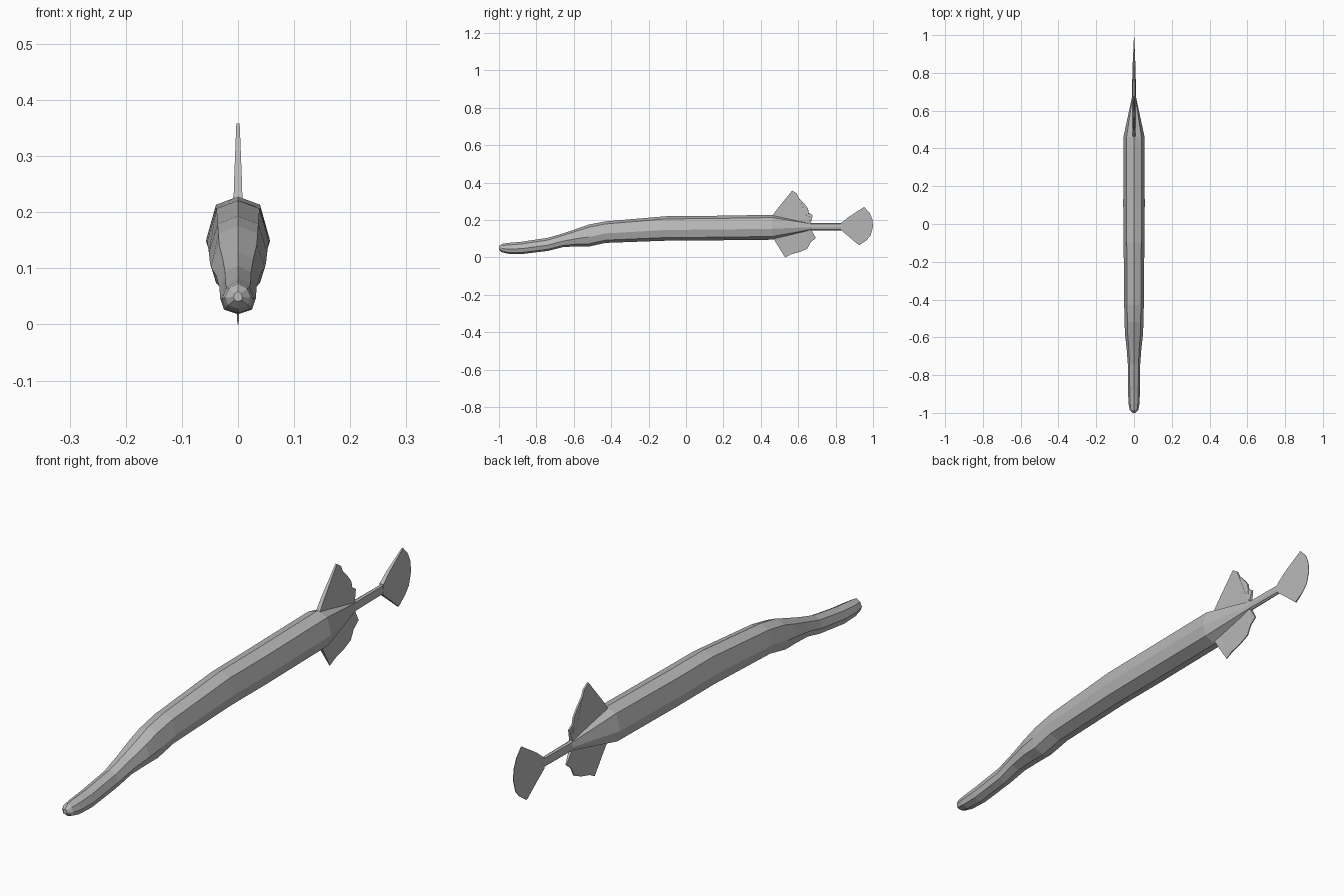
import bpy, bmesh

skin = bpy.data.materials.new("grey_skin")
skin.diffuse_color = (0.48, 0.48, 0.48, 1)


def finish(name, bm):
    bmesh.ops.recalc_face_normals(bm, faces=bm.faces)
    me = bpy.data.meshes.new(name)
    bm.to_mesh(me)
    bm.free()
    me.materials.append(skin)
    ob = bpy.data.objects.new(name, me)
    bpy.context.collection.objects.link(ob)
    return ob


# Body stations: y, top, bottom, half width, shoulder drop (share of height)
STATIONS = [
    (-1.0, 0.059, 0.041, 0.008, 0.2),
    (-0.985, 0.073, 0.028, 0.023, 0.2),
    (-0.95, 0.078, 0.02, 0.029, 0.2),
    (-0.88, 0.084, 0.018, 0.032, 0.18),
    (-0.74, 0.105, 0.035, 0.033, 0.17),
    (-0.66, 0.128, 0.055, 0.039, 0.15),
    (-0.58, 0.155, 0.06, 0.048, 0.13),
    (-0.52, 0.176, 0.058, 0.050, 0.12),
    (-0.43, 0.193, 0.078, 0.052, 0.12),
    (-0.1, 0.221, 0.09, 0.055, 0.11),
    (0.1, 0.222, 0.091, 0.057, 0.11),
    (0.46, 0.228, 0.095, 0.056, 0.11),
    (0.67, 0.184, 0.145, 0.011, 0.12),
    (0.84, 0.184, 0.145, 0.008, 0.12),
]


def octagon(y, top, bot, w, drop):
    h = top - bot
    half = [(0.7 * w, top - drop * h), (w, bot + 0.44 * h), (0.78 * w, bot + 0.13 * h)]
    ring = [(0, top)] + half + [(0, bot)] + [(-x, z) for x, z in reversed(half)]
    return [(x, y, z) for x, z in ring]


# Long eight-sided body, from snout to tail stalk
bm = bmesh.new()
rings = [[bm.verts.new(p) for p in octagon(*s)] for s in STATIONS]
for a, b in zip(rings, rings[1:]):
    for i in range(8):
        j = (i + 1) % 8
        bm.faces.new((a[i], a[j], b[j], b[i]))
bm.faces.new(rings[0])
bm.faces.new(rings[-1])
finish("body", bm)


# Thin fin from a side outline of (y, z, half thickness)
def fin(name, outline):
    bm = bmesh.new()
    left, right = ([bm.verts.new((s * t, y, z)) for y, z, t in outline] for s in (-1, 1))
    n = len(outline)
    for i in range(n):
        j = (i + 1) % n
        bm.faces.new((left[i], left[j], right[j], right[i]))
    caps = [bm.faces.new(left), bm.faces.new(right)]
    bmesh.ops.triangulate(bm, faces=caps)
    finish(name, bm)


fin("dorsal_fin", [
    (0.46, 0.22, 0.008), (0.485, 0.256, 0.007), (0.568, 0.358, 0.003), (0.592, 0.342, 0.003),
    (0.602, 0.32, 0.003), (0.635, 0.285, 0.003), (0.652, 0.262, 0.003), (0.656, 0.24, 0.003),
    (0.678, 0.225, 0.003), (0.665, 0.175, 0.007), (0.50, 0.175, 0.008)])

fin("anal_fin", [
    (0.465, 0.105, 0.008), (0.53, 0.0, 0.001), (0.56, 0.016, 0.002), (0.61, 0.03, 0.002),
    (0.65, 0.048, 0.002), (0.667, 0.082, 0.002), (0.695, 0.104, 0.002),
    (0.665, 0.155, 0.007), (0.50, 0.155, 0.008)])

fin("tail_fin", [
    (0.83, 0.184, 0.008), (0.87, 0.217, 0.006), (0.952, 0.27, 0.002), (0.982, 0.238, 0.001),
    (0.996, 0.205, 0.001), (1.0, 0.165, 0.001), (0.987, 0.118, 0.001), (0.965, 0.092, 0.001),
    (0.925, 0.065, 0.003), (0.87, 0.112, 0.006), (0.83, 0.145, 0.008)])
